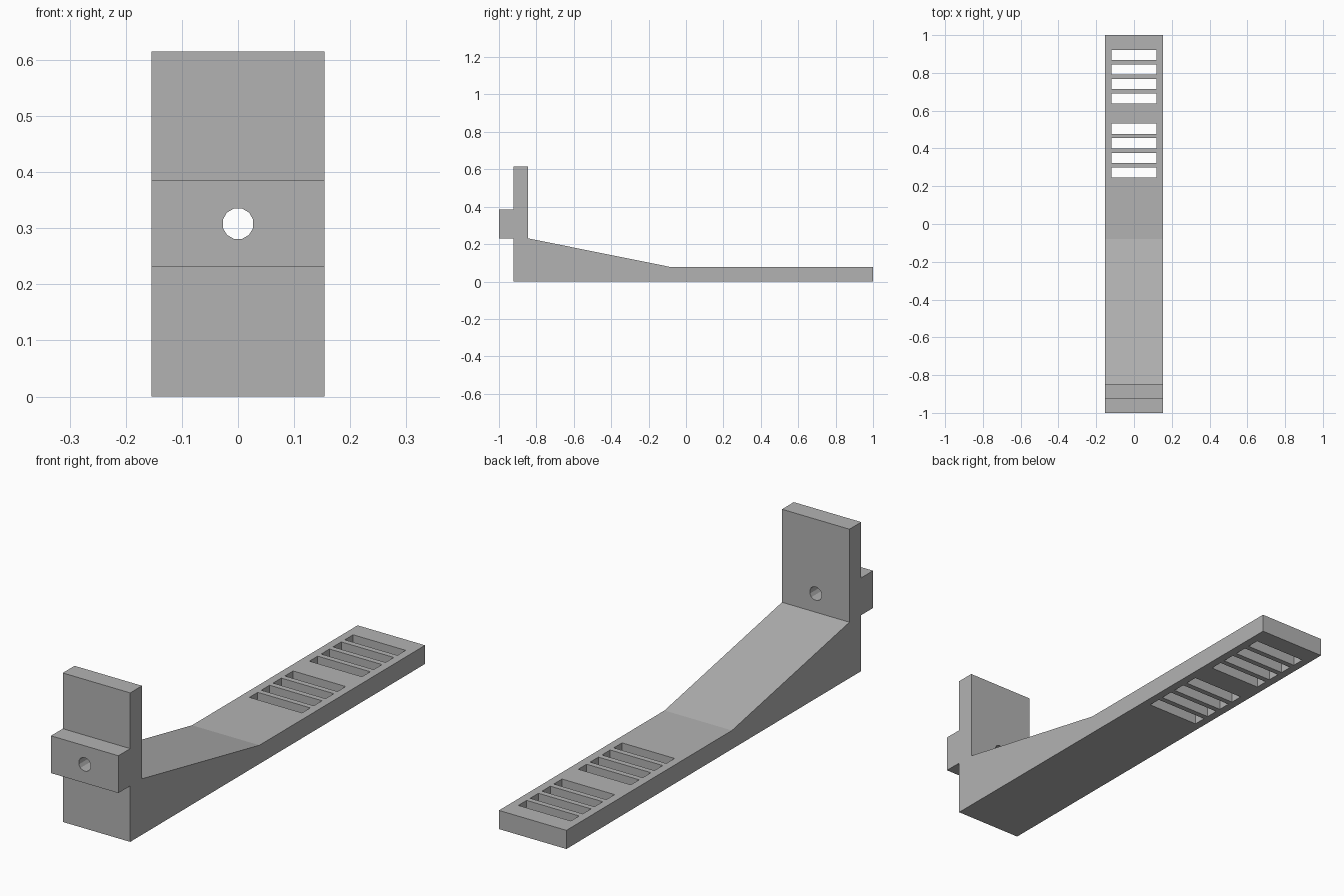
import bpy, bmesh, math
from mathutils import Matrix

cube = bpy.data.objects.get("Cube")
if cube:
    bpy.data.objects.remove(cube, do_unlink=True)

HALF_W = 0.154

grey = bpy.data.materials.new("plain grey")
grey.use_nodes = True
colour = (0.45, 0.45, 0.45, 1)
grey.diffuse_color = colour
grey.node_tree.nodes["Principled BSDF"].inputs["Base Color"].default_value = colour


def make_object(name, bm):
    bmesh.ops.recalc_face_normals(bm, faces=bm.faces)
    mesh = bpy.data.meshes.new(name)
    bm.to_mesh(mesh)
    bm.free()
    mesh.materials.append(grey)
    obj = bpy.data.objects.new(name, mesh)
    bpy.context.collection.objects.link(obj)
    return obj


# Bracket: side profile (y, z) extruded across the width
profile = [(-0.923, 0), (1, 0), (1, 0.077), (-0.08, 0.077), (-0.846, 0.231),
           (-0.846, 0.615), (-0.923, 0.615), (-0.923, 0.385), (-1, 0.385),
           (-1, 0.231), (-0.923, 0.231)]
bm = bmesh.new()
side = bm.faces.new([bm.verts.new((-HALF_W, y, z)) for y, z in profile])
ext = bmesh.ops.extrude_face_region(bm, geom=[side])
bmesh.ops.translate(bm, vec=(2 * HALF_W, 0, 0),
                    verts=[v for v in ext["geom"] if isinstance(v, bmesh.types.BMVert)])
bracket = make_object("slotted_bracket", bm)

# Cutters: two groups of four strap slots, and a twelve-sided screw hole
bm = bmesh.new()
for first in (0.273, 0.664):
    for i in range(4):
        y = first + i * 0.077
        bmesh.ops.create_cube(bm, size=1, matrix=Matrix.Translation((0, y, 0.04))
                              @ Matrix.Diagonal((0.24, 0.054, 0.2, 1)))
turn = Matrix.Rotation(math.pi / 2, 4, 'X') @ Matrix.Rotation(math.pi / 12, 4, 'Z')
bmesh.ops.create_cone(bm, cap_ends=True, segments=12, radius1=0.028, radius2=0.028,
                      depth=0.4, matrix=Matrix.Translation((0, -0.92, 0.308)) @ turn)
cutter = make_object("slot_and_hole_cutter", bm)
cutter.hide_render = True

# Cut the openings, then bake the result and drop the helper
cut = bracket.modifiers.new("openings", 'BOOLEAN')
cut.operation = 'DIFFERENCE'
cut.solver = 'EXACT'
cut.object = cutter
bpy.context.view_layer.objects.active = bracket
bpy.ops.object.modifier_apply(modifier=cut.name)
bpy.data.objects.remove(cutter, do_unlink=True)
